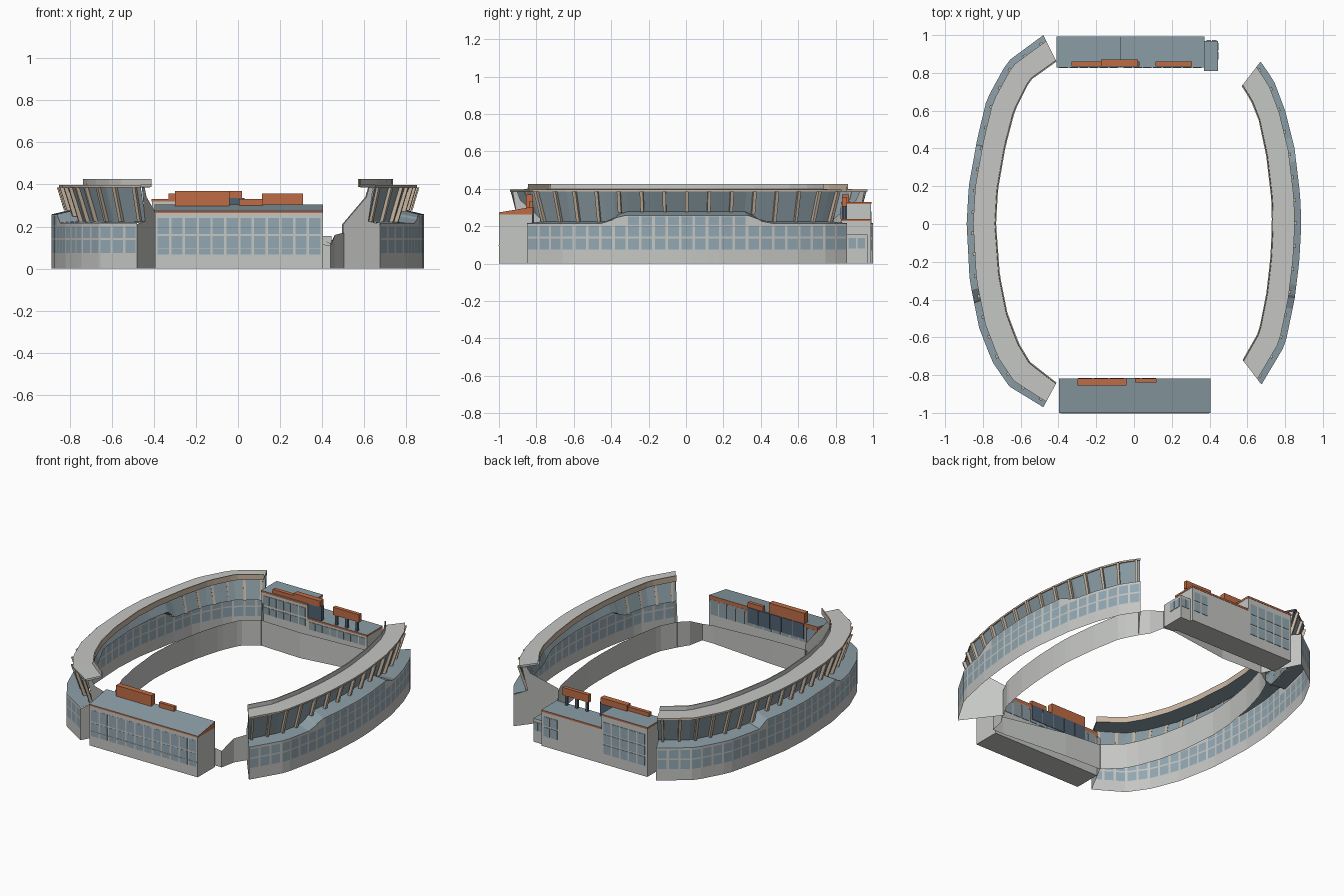
import bpy
from mathutils import Vector

cube = bpy.data.objects.get("Cube")
if cube:
    bpy.data.objects.remove(cube)


def material(name, r, g, b):
    m = bpy.data.materials.new(name)
    m.use_nodes = True
    m.diffuse_color = (r, g, b, 1)
    node = next(n for n in m.node_tree.nodes if n.type == 'BSDF_PRINCIPLED')
    node.inputs["Base Color"].default_value = (r, g, b, 1)
    return m


GREY, BLUE, GLASS, NAVY, ORANGE, TAN = range(6)
MATS = [material("pale_concrete", .56, .57, .55), material("slate_blue", .26, .34, .38),
        material("window_glass", .29, .39, .45), material("dark_panel", .08, .12, .17),
        material("burnt_orange", .52, .15, .06), material("warm_tan", .58, .47, .36)]


def make(name, verts, faces, colours):
    mesh = bpy.data.meshes.new(name)
    mesh.from_pydata(verts, [], faces)
    for m in MATS:
        mesh.materials.append(m)
    for poly, c in zip(mesh.polygons, colours):
        poly.material_index = c
    obj = bpy.data.objects.new(name, mesh)
    bpy.context.collection.objects.link(obj)
    return obj


def grid(name, rings, rule):
    """Sheet through equal-length rows of points; rule(row, column) gives the colour."""
    n = len(rings[0])
    verts = [p for ring in rings for p in ring]
    cells = [(r, c) for r in range(len(rings) - 1) for c in range(n - 1)]
    faces = [(r*n + c, r*n + c + 1, r*n + n + c + 1, r*n + n + c) for r, c in cells]
    return make(name, verts, faces, [rule(r, c) for r, c in cells])


BOX = [(0, 1, 3, 2), (4, 6, 7, 5), (0, 4, 5, 1), (2, 3, 7, 6), (0, 2, 6, 4), (1, 5, 7, 3)]


def box(name, x, y, z, colour, top=None, rise=0):
    """Box from ranges; rise lifts the top edge at the high-y side."""
    verts = [(a, b, c + (rise if b == y[1] and c == z[1] else 0)) for a in x for b in y for c in z]
    return make(name, verts, BOX, [colour]*5 + [colour if top is None else top])


def windows(name, x, y, zs, count, fill=.82, colour=GLASS):
    """Rows of thin panes spread along x on a facade at y."""
    pitch = (x[1] - x[0])/count
    verts, faces = [], []
    for z in zs:
        for k in range(count):
            a = x[0] + pitch*(k + .5 - fill/2)
            base = len(verts)
            verts += [(i, j, h) for i in (a, a + pitch*fill) for j in (y - .003, y + .003) for h in z]
            faces += [tuple(base + v for v in f) for f in BOX]
    make(name, verts, faces, [colour]*len(faces))


# Curved stands: outer edge points paired with the roof's inner edge points
WEST = ([(-.48, -.97), (-.66, -.86), (-.75, -.73), (-.82, -.55), (-.87, -.3), (-.886, 0),
         (-.875, .2), (-.83, .45), (-.78, .66), (-.67, .86), (-.48, 1)],
        [(-.41, -.84), (-.55, -.73), (-.61, -.63), (-.67, -.47), (-.71, -.27), (-.73, 0),
         (-.72, .18), (-.68, .41), (-.63, .6), (-.55, .76), (-.41, .86)])
EAST = ([(.675, -.85), (.8, -.64), (.85, -.4), (.875, -.2), (.886, 0),
         (.88, .15), (.85, .4), (.8, .6), (.74, .76), (.67, .86)],
        [(.575, -.72), (.66, -.57), (.7, -.37), (.722, -.18), (.73, 0),
         (.727, .13), (.7, .36), (.66, .55), (.62, .65), (.57, .73)])


def hump(y):
    return max(0, min(1, (.42 - abs(y))/.06))


def stand(side, paths, panels, posts):
    outer, inner = ([Vector(p) for p in path] for path in paths)
    steps = [(b - a).length for a, b in zip(outer, outer[1:])]

    def at(t, f, z):
        """Point at share t along the stand and share f across its depth."""
        d, i = t*sum(steps), 0
        while i < len(steps) - 1 and d > steps[i]:
            d -= steps[i]
            i += 1
        u = d/steps[i]
        p = outer[i].lerp(outer[i+1], u).lerp(inner[i].lerp(inner[i+1], u), f)
        return (p.x, p.y, z)

    ts = [0] + [(k + e)/panels for k in range(panels) for e in (.1, .9)] + [1]
    humps = [hump(at(t, 0, 0)[1]) for t in ts]

    # outer wall with its window grid
    levels = [0, .075, .135, .145, .2, .206]
    rings = [[at(t, 0, z) for t in ts] for z in levels]
    rings += [[at(t, 0, lo + .042*h) for t, h in zip(ts, humps)] for lo in (.209, .216)]

    def wall_rule(r, c):
        pane = c % 2 and (r in (1, 3) or (r == 5 and humps[c] > .9 and humps[c+1] > .9))
        return GLASS if pane else GREY
    grid(side + "_outer_wall", rings, wall_rule)

    # ledge behind the parapet
    foot = [at(t, .6, .225 + .055*h) for t, h in zip(ts, humps)]
    grid(side + "_ledge", [rings[-1], foot], lambda r, c: BLUE)

    # leaning facade, canopy and upturned lip in one profile
    section = [(.26, .385, TAN), (.22, .386, TAN), (.22, .397, GREY), (.95, .398, GREY),
               (.96, .425, TAN), (1, .425, TAN), (1, .387, BLUE), (.27, .385, BLUE)]
    strips = [BLUE] + [s[2] for s in section]
    grid(side + "_facade_and_canopy", [foot] + [[at(t, f, z) for t in ts] for f, z, c in section],
         lambda r, c: strips[r])

    # slanted ribs on the facade
    verts, faces = [], []
    for k in range(posts):
        t, base = .015 + .97*k/(posts - 1), len(verts)
        z0 = .225 + .055*hump(at(t, 0, 0)[1])
        w = .009/sum(steps)
        f0 = .6 - .34*(z0 - .225)/.16
        verts += [at(t + s, f + d, z) for s in (-w, w) for d in (-.12, .01)
                  for f, z in ((f0, z0 - .004), (.27, .386))]
        faces += [tuple(base + v for v in f) for f in BOX]
    make(side + "_ribs", verts, faces, [TAN]*len(faces))

    # end walls stepping down to the pitch
    outline = [(0, 0), (0, .212), (.55, .225), (.33, .385), (.52, .385), (.65, .34), (1.75, .21), (1.75, 0)]
    for t, end in ((0, "front"), (1, "back")):
        make(f"{side}_{end}_end_wall", [at(t, f, z) for f, z in outline], [tuple(range(8))], [GREY])

    # low wall facing the pitch
    grid(side + "_pitch_wall", [[at(t, 1.7, z) for t in ts] for z in (0, .17)], lambda r, c: GREY)
    return at(0, 1.7, 0), at(1, 1.7, 0)


west_ends = stand("west", WEST, 32, 20)
east_ends = stand("east", EAST, 25, 15)


def link_wall(name, path):
    grid(name, [[(x, y, 0) for x, y, z in path], path], lambda r, c: GREY)


# Pitch walls joining the two stands
wf, wb = [(p[0], p[1], .17) for p in west_ends]
ef, eb = [(p[0], p[1], .17) for p in east_ends]
link_wall("front_pitch_wall", [wf, (-.1, -.76, .16), (.36, -.8, .12), (.44, -.8, .11), (.46, -.7, .16), ef])
link_wall("back_pitch_wall", [wb, (-.07, .75, .17), (.37, .81, .15), (.44, .8, .12), (.46, .7, .16), eb])

# Front building with a sloping roof
box("front_building", (-.395, .403), (-1, -.82), (0, .264), GREY, rise=.03)
box("front_building_trim", (-.397, .405), (-1, -.818), (.264, .274), ORANGE, BLUE, rise=.03)
windows("front_windows", (-.388, .398), -.998, [(.066, .155), (.165, .24)], 12)
windows("front_window_bars", (-.388, .398), -1, [(.095, .099)], 1, 1, GREY)
windows("front_inner_windows", (-.388, .398), -.82, [(.18, .28)], 12, .85, BLUE)
windows("front_inner_panels", (-.3, .12), -.817, [(.2, .3)], 5, .94, NAVY)
box("front_large_sign", (-.3, -.04), (-.855, -.818), (.296, .37), ORANGE)
box("front_small_sign", (.005, .118), (-.84, -.818), (.296, .332), ORANGE)

# Back building: tall west block, lower east block and a small annex
box("back_tall_block", (-.408, -.07), (.83, .99), (0, .318), GREY)
box("back_tall_trim", (-.41, -.068), (.828, .992), (.318, .33), ORANGE, BLUE)
box("back_low_block", (-.07, .37), (.83, .99), (0, .228), GREY)
box("back_low_trim", (-.068, .372), (.828, .992), (.228, .24), ORANGE, BLUE)
box("back_annex", (.37, .445), (.81, .97), (0, .155), GREY, BLUE)
windows("back_tall_windows", (-.395, -.08), .99, [(.07, .13), (.14, .2), (.21, .28)], 5)
windows("back_low_windows", (.25, .36), .99, [(.07, .13), (.14, .2)], 2)
windows("back_tall_inner_windows", (-.4, -.08), .83, [(.18, .225), (.24, .3)], 6, .85, BLUE)
windows("back_low_inner_windows", (-.06, .36), .83, [(.165, .215)], 8, .85, BLUE)
windows("annex_back_windows", (.38, .44), .97, [(.08, .135)], 2)
for k in range(2):
    box("annex_side_window", (.444, .448), (.87 + .048*k, .91 + .048*k), (.08, .137), GLASS)

# Signs over the back building
box("back_dark_panel", (-.068, .03), (.835, .86), (.24, .335), NAVY)
box("back_west_sign", (-.33, -.17), (.835, .86), (.328, .356), ORANGE)
box("back_centre_sign", (-.175, .02), (.835, .872), (.328, .37), ORANGE)
box("back_east_sign", (.115, .308), (.835, .86), (.305, .356), ORANGE)
for x in (.135, .21, .285):
    box("sign_post", (x - .008, x + .008), (.84, .855), (.235, .306), NAVY)
